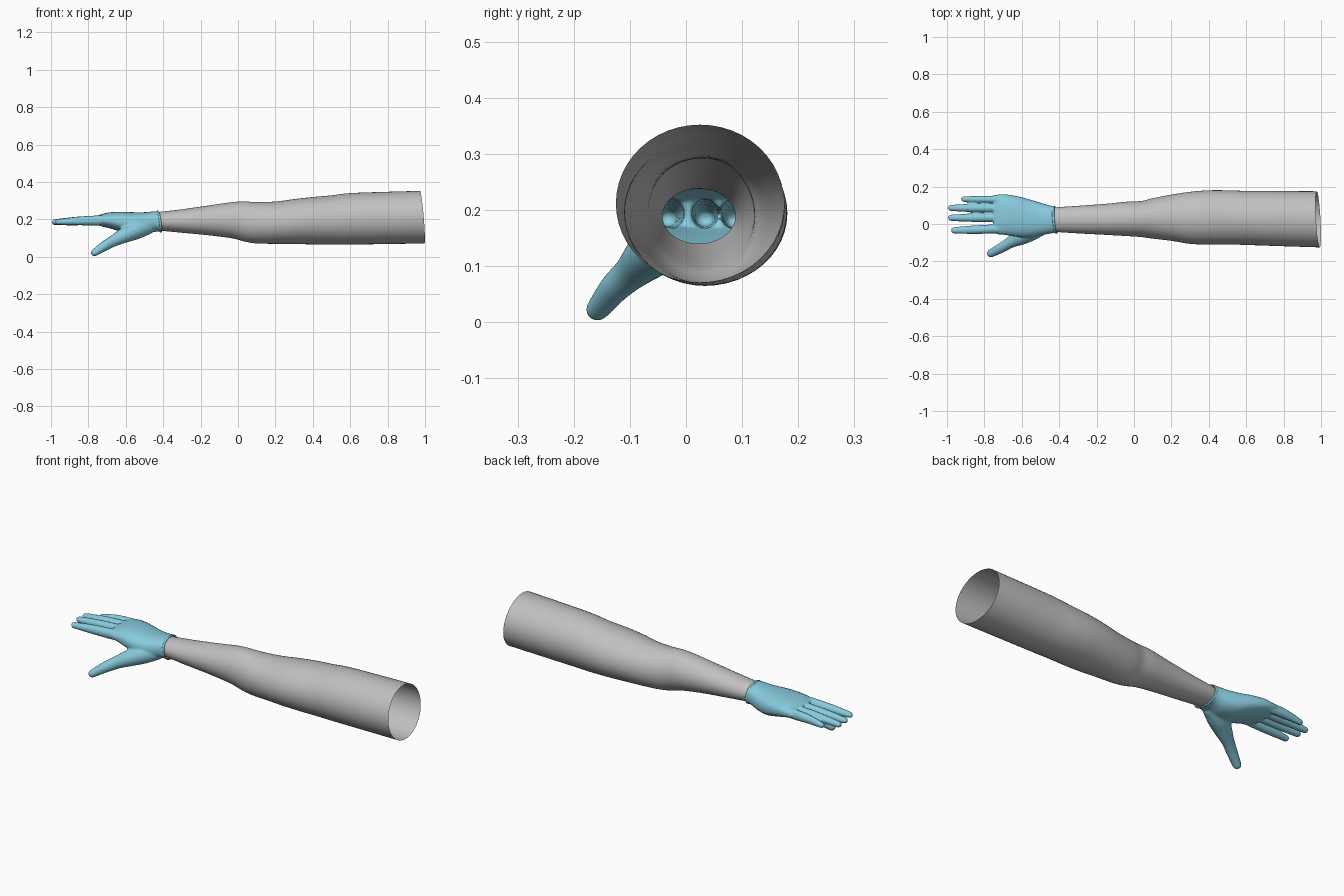
import bpy, bmesh, math
from mathutils import Vector

if "Cube" in bpy.data.objects:
    bpy.data.objects.remove(bpy.data.objects["Cube"])


def material(name, rgb):
    m = bpy.data.materials.new(name)
    m.diffuse_color = (*rgb, 1)
    m.use_nodes = True
    m.node_tree.nodes["Principled BSDF"].inputs["Base Color"].default_value = m.diffuse_color
    return m


GREY = material("sleeve grey", (0.53, 0.53, 0.53))
BLUE = material("glove blue", (0.25, 0.60, 0.73))


def smooth_table(rows, steps):
    """Catmull-Rom interpolation through rows of numbers."""
    out = []
    for i in range(len(rows) - 1):
        a, b = rows[max(i - 1, 0)], rows[i]
        c, d = rows[i + 1], rows[min(i + 2, len(rows) - 1)]
        for s in range(steps):
            t = s / steps
            out.append([0.5 * (2 * q + (r - p) * t + (2 * p - 5 * q + 4 * r - w) * t * t
                               + (3 * q - p - 3 * r + w) * t ** 3)
                        for p, q, r, w in zip(a, b, c, d)])
    return out + [list(rows[-1])]


def loft(bm, rings, n=32, caps=False, power=1.0):
    """Skin a list of (centre, side vector, up vector) rings."""
    def pw(v):
        return math.copysign(abs(v) ** power, v)
    loops = []
    for c, u, v in rings:
        loops.append([bm.verts.new(c + u * pw(math.cos(2 * math.pi * k / n))
                                   + v * pw(math.sin(2 * math.pi * k / n))) for k in range(n)])
    for a, b in zip(loops, loops[1:]):
        for k in range(n):
            bm.faces.new((a[k], a[(k + 1) % n], b[(k + 1) % n], b[k]))
    if caps:
        bm.faces.new(loops[0][::-1])
        bm.faces.new(loops[-1])


def limb_rings(rows, steps=4):
    """Rows: x, y min, y max, z min, z max, x lean of top, x lean of back."""
    return [(Vector((x, (y0 + y1) / 2, (z0 + z1) / 2)),
             Vector((ly, (y1 - y0) / 2, 0)), Vector((lz, 0, (z1 - z0) / 2)))
            for x, y0, y1, z0, z1, lz, ly in smooth_table(rows, steps)]


def finger_rings(rows):
    """Rows: x, y, z, half width, half height along the digit, rounded tip added."""
    pts = smooth_table(rows, 5)
    rings = []
    for i, p in enumerate(pts):
        d = (Vector(pts[min(i + 1, len(pts) - 1)][:3]) - Vector(pts[max(i - 1, 0)][:3])).normalized()
        u = d.cross(Vector((0, 0, 1))).normalized()
        rings.append((Vector(p[:3]), u * p[3], u.cross(d) * p[4]))
    c, u, v = rings[-1]
    for a in (20, 40, 58, 74, 85):
        r = math.radians(a)
        rings.append((c + d * u.length * math.sin(r), u * math.cos(r), v * math.cos(r)))
    return rings


def finish(name, bm, mat):
    bmesh.ops.recalc_face_normals(bm, faces=bm.faces)
    me = bpy.data.meshes.new(name)
    bm.to_mesh(me)
    bm.free()
    me.materials.append(mat)
    for p in me.polygons:
        p.use_smooth = True
    ob = bpy.data.objects.new(name, me)
    bpy.context.collection.objects.link(ob)
    return ob


# Sleeve: one open tube from wrist to upper arm
bm = bmesh.new()
loft(bm, limb_rings([
    (-0.43, -0.042, 0.088, 0.14, 0.238, -0.008, -0.006),
    (-0.30, -0.05, 0.097, 0.128, 0.253, -0.004, 0),
    (-0.15, -0.058, 0.108, 0.114, 0.275, 0, 0),
    (-0.03, -0.065, 0.12, 0.098, 0.292, 0, 0),
    (0.04, -0.07, 0.123, 0.08, 0.295, 0, 0),
    (0.10, -0.078, 0.138, 0.071, 0.292, 0, 0),
    (0.20, -0.09, 0.157, 0.069, 0.295, 0, 0),
    (0.30, -0.106, 0.172, 0.068, 0.308, 0, 0),
    (0.40, -0.11, 0.18, 0.066, 0.319, 0, 0),
    (0.50, -0.109, 0.18, 0.065, 0.328, 0, 0),
    (0.60, -0.112, 0.177, 0.065, 0.34, 0, 0),
    (0.80, -0.119, 0.176, 0.068, 0.347, -0.006, -0.004),
    (0.985, -0.125, 0.175, 0.071, 0.352, -0.012, -0.008)]), n=48)
finish("sleeve", bm, GREY)

# Glove: palm, fingers and thumb as closed volumes, fused by remeshing
bm = bmesh.new()
loft(bm, limb_rings([
    (-0.38, -0.048, 0.094, 0.132, 0.242, 0, 0),
    (-0.44, -0.050, 0.097, 0.134, 0.243, 0, 0),
    (-0.50, -0.062, 0.114, 0.118, 0.238, 0, 0),
    (-0.56, -0.072, 0.132, 0.116, 0.238, 0, 0),
    (-0.62, -0.070, 0.148, 0.132, 0.240, 0, 0),
    (-0.68, -0.060, 0.158, 0.150, 0.238, 0, 0),
    (-0.72, -0.056, 0.158, 0.160, 0.230, 0, 0),
    (-0.75, -0.050, 0.154, 0.168, 0.220, 0, 0)]), caps=True, power=0.85)
for tip_x, tip_y, base_y, tip_z, r in (
        (-0.925, 0.133, 0.131, 0.180, 0.019), (-0.995, 0.086, 0.085, 0.184, 0.0225),
        (-0.995, 0.033, 0.034, 0.186, 0.0225), (-0.978, -0.034, -0.027, 0.186, 0.023)):
    e = tip_x + r * 0.75
    loft(bm, finger_rings([
        (-0.66, base_y, 0.198, r, 0.026),
        (-0.75, base_y, 0.194, r * 1.06, 0.027),
        ((e - 0.75) / 2, (base_y + tip_y) / 2, 0.191, r, 0.023),
        (e, tip_y, tip_z, r * 0.76, 0.0155)]), n=20, caps=True)
loft(bm, finger_rings([
    (-0.47, -0.005, 0.165, 0.04, 0.04),
    (-0.54, -0.035, 0.143, 0.050, 0.048),
    (-0.60, -0.066, 0.118, 0.045, 0.042),
    (-0.66, -0.098, 0.088, 0.031, 0.032),
    (-0.71, -0.128, 0.060, 0.027, 0.027),
    (-0.765, -0.157, 0.023, 0.022, 0.020)]), n=24, caps=True)
glove = finish("glove", bm, BLUE)
rm = glove.modifiers.new("fuse", 'REMESH')
rm.mode = 'VOXEL'
rm.voxel_size = 0.005
rm.use_smooth_shade = True
sm = glove.modifiers.new("soften", 'SMOOTH')
sm.factor = 0.5
sm.iterations = 7
fused = bpy.data.meshes.new_from_object(glove.evaluated_get(bpy.context.evaluated_depsgraph_get()))
glove.modifiers.clear()

# Open the wrist with a slightly slanted cut so the glove is hollow
bm = bmesh.new()
bm.from_mesh(fused)
bmesh.ops.bisect_plane(bm, geom=bm.verts[:] + bm.edges[:] + bm.faces[:],
                       plane_co=(-0.422, 0.02, 0.19), plane_no=(1, 0.08, 0.14), clear_outer=True)
bm.to_mesh(fused)
bm.free()
glove.data = fused
fused.materials.clear()
fused.materials.append(BLUE)
for p in fused.polygons:
    p.use_smooth = True
    p.material_index = 0

# Rolled cuff rim around the glove opening
bm = bmesh.new()
rings = []
for k in range(13):
    a = 2 * math.pi * k / 12
    g = 0.004 * math.cos(a)
    rings.append((Vector((-0.422 + 0.006 * math.sin(a), 0.0225, 0.1885)),
                  Vector((-0.006, 0.0705 + g, 0)), Vector((-0.008, 0, 0.0545 + g))))
loft(bm, rings, n=48, power=0.92)
bmesh.ops.remove_doubles(bm, verts=bm.verts, dist=0.0001)
finish("cuff_rim", bm, BLUE)
